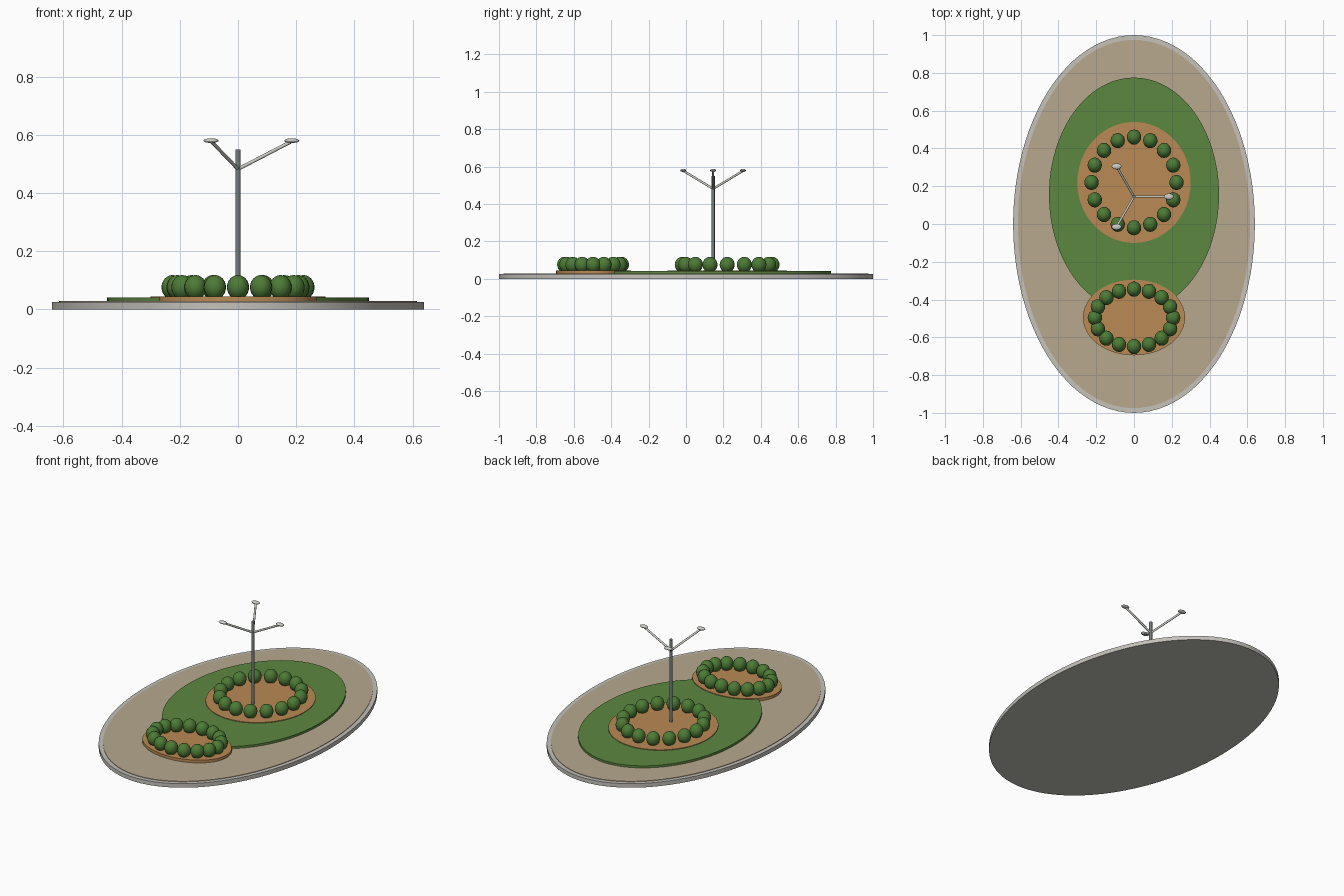
import bpy, math
from mathutils import Vector

if "Cube" in bpy.data.objects:
    bpy.data.objects.remove(bpy.data.objects["Cube"])


def material(name, rgb):
    m = bpy.data.materials.new(name)
    # sRGB to linear
    lin = [c / 12.92 if c <= 0.04045 else ((c + 0.055) / 1.055) ** 2.4 for c in rgb]
    m.diffuse_color = (*lin, 1)
    m.use_nodes = True
    m.node_tree.nodes["Principled BSDF"].inputs["Base Color"].default_value = m.diffuse_color
    return m


STONE = material("kerb_stone", (0.77, 0.76, 0.73))
PAVING = material("tan_paving", (0.72, 0.66, 0.56))
GRASS = material("grass_green", (0.36, 0.53, 0.25))
SOIL = material("brown_soil", (0.73, 0.54, 0.33))
LEAF = material("bush_green", (0.30, 0.48, 0.21))
STEEL = material("dark_steel", (0.46, 0.50, 0.49))
LAMP = material("pale_metal", (0.80, 0.80, 0.77))


def finish(name, mat):
    ob = bpy.context.object
    ob.name = name
    ob.data.materials.append(mat)
    bpy.ops.object.transform_apply(location=False, rotation=False, scale=True)
    bpy.ops.object.shade_smooth_by_angle(angle=math.radians(40))
    return ob


def disc(name, y, rx, ry, z0, z1, mat, sides=96):
    bpy.ops.mesh.primitive_cylinder_add(vertices=sides, radius=1, depth=z1 - z0,
                                        location=(0, y, (z0 + z1) / 2))
    bpy.context.object.scale = (rx, ry, 1)
    return finish(name, mat)


def rod(name, a, b, r, mat):
    a, b = Vector(a), Vector(b)
    d = b - a
    bpy.ops.mesh.primitive_cylinder_add(vertices=16, radius=r, depth=d.length,
                                        location=(a + b) / 2,
                                        rotation=d.to_track_quat('Z', 'Y').to_euler())
    return finish(name, mat)


def ellipsoid(name, loc, size, mat):
    bpy.ops.mesh.primitive_uv_sphere_add(segments=20, ring_count=12, radius=1, location=loc)
    bpy.context.object.scale = size
    return finish(name, mat)


def bush_ring(name, y, rx, ry, count=16):
    for i in range(count):
        t = 2 * math.pi * i / count
        ellipsoid(f"{name}_{i + 1}", (rx * math.cos(t), y + ry * math.sin(t), 0.076),
                  (0.038, 0.040, 0.042), LEAF)


# Oval island: kerb, paving, lawn
disc("kerb", 0, 0.64, 1.0, 0, 0.025, STONE)
disc("paving", 0, 0.615, 0.975, 0.015, 0.028, PAVING)
disc("lawn", 0.155, 0.45, 0.62, 0.026, 0.041, GRASS)

# Planting beds with bush rings
disc("round_bed", 0.22, 0.30, 0.32, 0.030, 0.045, SOIL)
disc("front_bed", -0.495, 0.27, 0.20, 0.026, 0.045, SOIL)
bush_ring("round_bed_bush", 0.22, 0.225, 0.24)
bush_ring("front_bed_bush", -0.497, 0.207, 0.152)

# Lamp post with three arms
PY = 0.145
rod("lamp_post", (0, PY, 0.04), (0, PY, 0.55), 0.009, STEEL)
for i in range(3):
    t = 2 * math.pi * i / 3
    x, y = 0.185 * math.cos(t), PY + 0.185 * math.sin(t)
    rod(f"lamp_arm_{i + 1}", (0, PY, 0.482), (x, y, 0.578), 0.006, LAMP)
    ellipsoid(f"lamp_head_{i + 1}", (x, y, 0.580), (0.026, 0.016, 0.008), LAMP)
